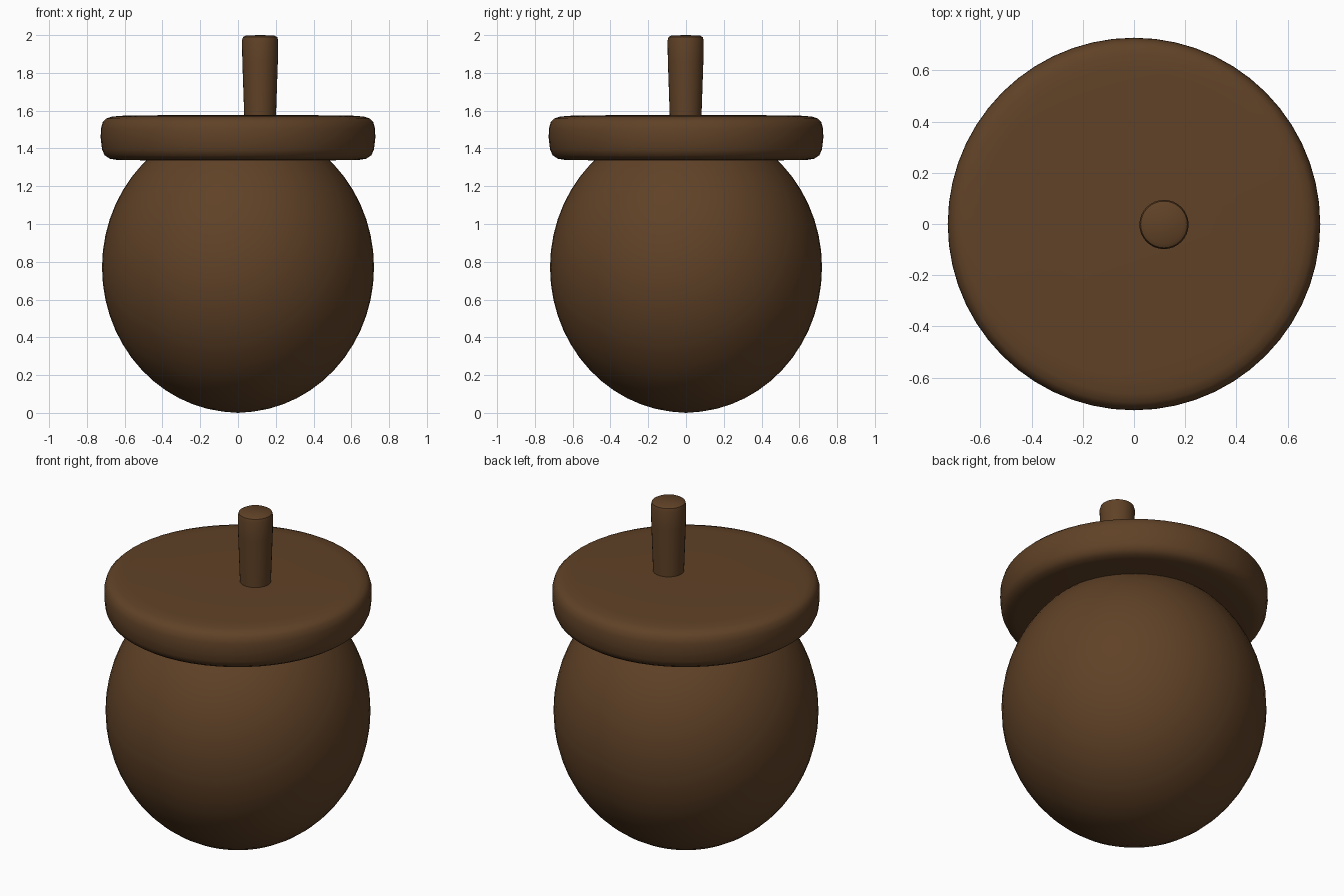
import bpy, bmesh, math

if "Cube" in bpy.data.objects:
    bpy.data.objects.remove(bpy.data.objects["Cube"])

brown = bpy.data.materials.new("dark_brown")
brown.diffuse_color = (0.117, 0.054, 0.020, 1)
brown.use_nodes = True
brown.node_tree.nodes["Principled BSDF"].inputs["Base Color"].default_value = brown.diffuse_color


def lathe(name, profile, segments, cx=0.0, cy=0.0, angle=40):
    """Revolve (radius, z) points, first and last on the axis."""
    bm = bmesh.new()
    rings = []
    for r, z in profile:
        if r < 1e-6:
            rings.append([bm.verts.new((cx, cy, z))])
        else:
            rings.append([bm.verts.new((cx + r * math.cos(2 * math.pi * i / segments),
                                        cy + r * math.sin(2 * math.pi * i / segments), z))
                          for i in range(segments)])
    for a, b in zip(rings, rings[1:]):
        for i in range(segments):
            j = (i + 1) % segments
            if len(a) == 1:
                bm.faces.new((a[0], b[j], b[i]))
            elif len(b) == 1:
                bm.faces.new((a[i], a[j], b[0]))
            else:
                bm.faces.new((a[i], a[j], b[j], b[i]))
    bmesh.ops.recalc_face_normals(bm, faces=bm.faces)
    mesh = bpy.data.meshes.new(name)
    bm.to_mesh(mesh)
    bm.free()
    mesh.materials.append(brown)
    ob = bpy.data.objects.new(name, mesh)
    bpy.context.collection.objects.link(ob)
    bpy.ops.object.select_all(action='DESELECT')
    ob.select_set(True)
    bpy.context.view_layer.objects.active = ob
    bpy.ops.object.shade_smooth_by_angle(angle=math.radians(angle))
    return ob


# Nut body: slightly tall spheroid resting on the ground
steps = 28
body = [(0.72 * math.sin(math.pi * i / steps), 0.77 - 0.768 * math.cos(math.pi * i / steps))
        for i in range(steps + 1)]
body[0] = (0, 0.0)
body[-1] = (0, 1.538)
lathe("nut_body", body, 56)

# Cap: thick disc with a soft rim
cap = [(0, 1.336), (0.40, 1.336), (0.64, 1.339), (0.68, 1.346), (0.706, 1.364), (0.72, 1.395),
       (0.727, 1.455), (0.726, 1.505), (0.716, 1.54), (0.698, 1.558), (0.665, 1.569),
       (0.60, 1.574), (0.30, 1.577), (0, 1.577)]
lathe("cap", cap, 56)

# Stem: off-centre peg, slightly wider at the top
stem = [(0, 1.54), (0.083, 1.54), (0.085, 1.60), (0.094, 1.86), (0.096, 1.97),
        (0.091, 1.989), (0.075, 1.998), (0, 2.0)]
lathe("stem", stem, 32, cx=0.117, cy=-0.002)
